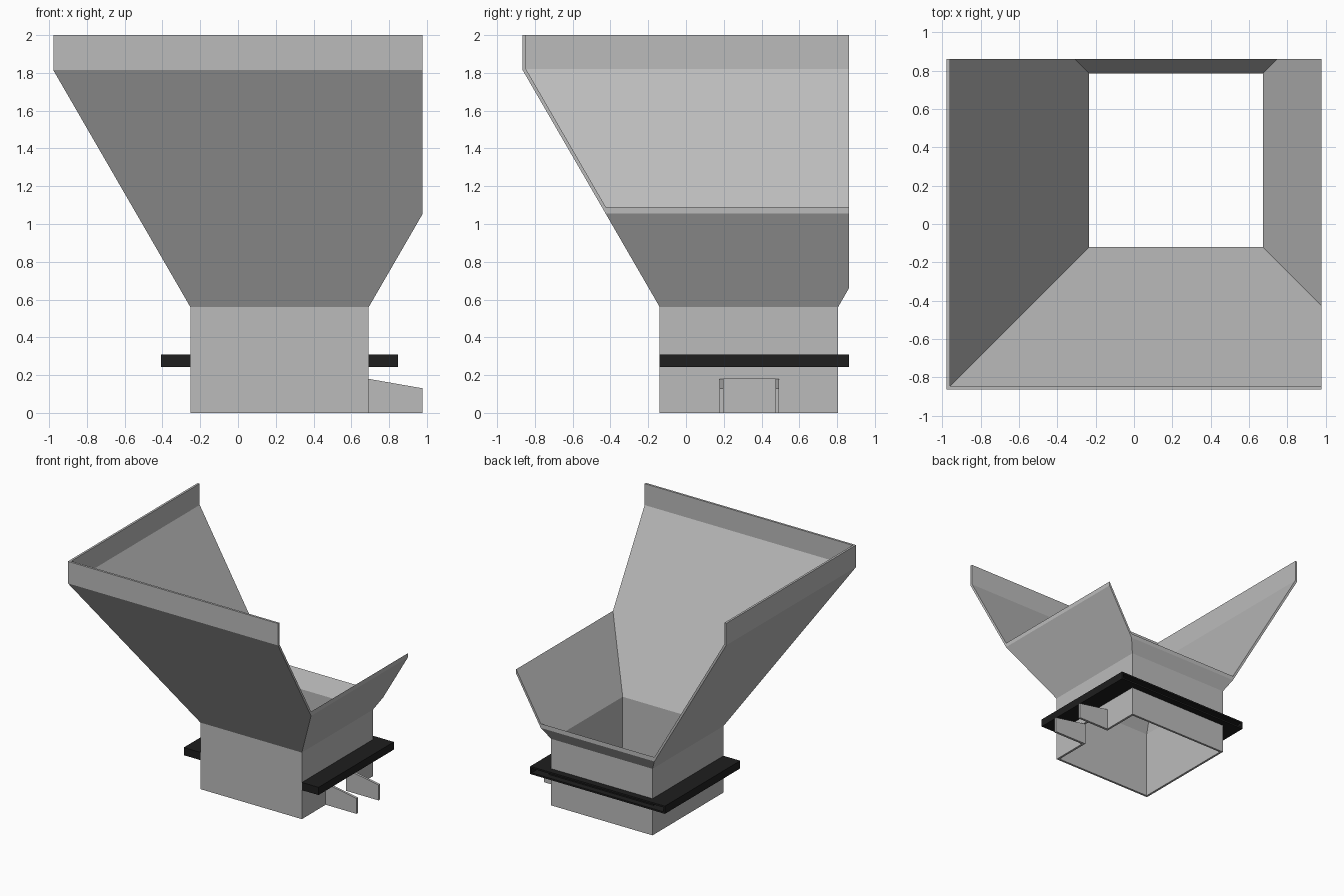
import bpy, bmesh
from mathutils import Vector

if "Cube" in bpy.data.objects:
    bpy.data.objects.remove(bpy.data.objects["Cube"])


def material(name, rgb):
    m = bpy.data.materials.new(name)
    m.diffuse_color = (*rgb, 1)
    m.use_nodes = True
    m.node_tree.nodes["Principled BSDF"].inputs["Base Color"].default_value = m.diffuse_color
    return m


grey = material("grey steel", (0.5, 0.5, 0.5))
black = material("black steel", (0.013, 0.013, 0.013))


def finish(name, bm, mat):
    bmesh.ops.recalc_face_normals(bm, faces=bm.faces)
    me = bpy.data.meshes.new(name)
    bm.to_mesh(me)
    bm.free()
    ob = bpy.data.objects.new(name, me)
    bpy.context.collection.objects.link(ob)
    if mat:
        me.materials.append(mat)
    return ob


def add_box(bm, lo, hi):
    v = bmesh.ops.create_cube(bm, size=1)["verts"]
    for p in v:
        p.co = Vector([lo[i] + (p.co[i] + 0.5) * (hi[i] - lo[i]) for i in range(3)])


X0, X1, Y0, Y1 = -0.252, 0.692, -0.139, 0.805   # square neck
CX, CY = 0.978, 0.862                           # planes where the funnel is cut off
T, F = 0.018, 0.726                             # wall thickness, flare

# Hopper: closed wall profile (outward offset, height) swept round the square neck
profile = [(0, 0), (0, 0.56), (F, 1.815), (F, 2),
           (F - T, 2), (F - T, 1.82), (-T, 0.565), (-T, 0)]
bm = bmesh.new()
rings = []
for d, z in profile:
    rings.append([bm.verts.new((x, y, z)) for x, y in
                  ((X0 - d, Y0 - d), (X1 + d, Y0 - d), (X1 + d, Y1 + d), (X0 - d, Y1 + d))])
for a, b in zip(rings, rings[1:] + rings[:1]):
    for i in range(4):
        j = (i + 1) % 4
        bm.faces.new((a[i], a[j], b[j], b[i]))
# slice off the right and back of the funnel and cap the cut walls
for co, no in (((CX, 0, 0), (1, 0, 0)), ((0, CY, 0), (0, 1, 0))):
    cut = bmesh.ops.bisect_plane(bm, geom=bm.verts[:] + bm.edges[:] + bm.faces[:],
                                 plane_co=co, plane_no=no, clear_outer=True)["geom_cut"]
    edges = [e for e in cut if isinstance(e, bmesh.types.BMEdge)]
    bmesh.ops.holes_fill(bm, edges=edges, sides=0)
hopper = finish("hopper", bm, grey)

# Outlet opening in the right wall of the neck
bm = bmesh.new()
add_box(bm, (X1 - 0.1, 0.198, -0.1), (X1 + 0.1, 0.473, 0.18))
cutter = finish("outlet_cutter", bm, None)
cutter.hide_render = True
cutter.hide_viewport = True
mod = hopper.modifiers.new("outlet", "BOOLEAN")
mod.operation = "DIFFERENCE"
mod.solver = "EXACT"
mod.object = cutter

# Two sloping cheek plates beside the outlet
for name, y in (("front_cheek", 0.178), ("back_cheek", 0.473)):
    bm = bmesh.new()
    side = [bm.verts.new((x, y, z)) for x, z in
            ((X1, 0), (CX, 0), (CX, 0.13), (X1, 0.18))]
    face = bm.faces.new(side)
    ext = bmesh.ops.extrude_face_region(bm, geom=[face])["geom"]
    bmesh.ops.translate(bm, vec=(0, 0.02, 0),
                        verts=[g for g in ext if isinstance(g, bmesh.types.BMVert)])
    finish(name, bm, grey)

# Hollow U-shaped mounting frame, open at the cut-off back
L, R, Z0, Z1, P = X0 - 0.155, X1 + 0.155, 0.244, 0.309, 0.014
bm = bmesh.new()
for z in (Z0, Z1 - P):                            # top and bottom plates
    add_box(bm, (L, Y0, z), (X0, CY, z + P))
    add_box(bm, (X1, Y0, z), (R, CY, z + P))
    add_box(bm, (X0, Y1, z), (X1, CY, z + P))
a, b = Z0 + P, Z1 - P
for x in (L, X0 - P, X1, R - P):                  # side webs
    add_box(bm, (x, Y0, a), (x + P, Y1 if x in (X0 - P, X1) else CY, b))
for x0, x1 in ((L + P, X0 - P), (X1 + P, R - P)):  # front end caps
    add_box(bm, (x0, Y0, a), (x1, Y0 + P, b))
add_box(bm, (X0 - P, Y1, a), (X1 + P, Y1 + 0.006, b))  # back web
finish("mounting_frame", bm, black)
